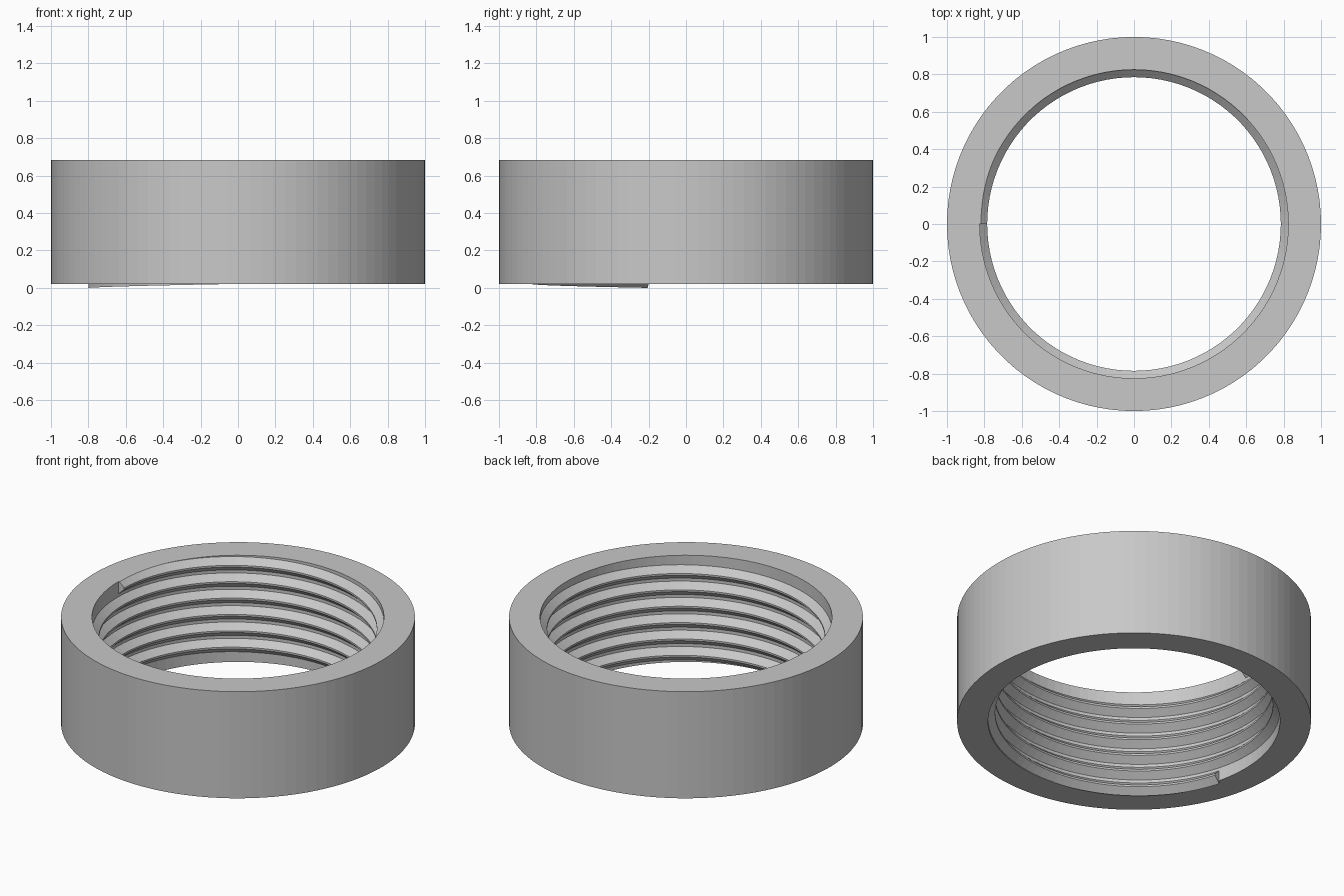
import bpy
import bmesh
from math import cos, sin, tau

cube = bpy.data.objects.get("Cube")
if cube:
    bpy.data.objects.remove(cube)

SEGMENTS = 100
BOTTOM, TOP = 0.02, 0.685
OUTER, BORE, CREST = 1.0, 0.825, 0.785
PITCH, ROOT_WIDTH, CREST_WIDTH = 0.102, 0.085, 0.011
FIRST_STEP, LAST_STEP = 54, 650     # thread start and end, in segments

grey = bpy.data.materials.new("plain grey")
grey.use_nodes = True
grey.diffuse_color = (0.58, 0.58, 0.58, 1)
grey.node_tree.nodes["Principled BSDF"].inputs["Base Color"].default_value = grey.diffuse_color


def sweep(name, sections, closed):
    """Skin a list of (angle, [(radius, z), ...]) sections around the z axis."""
    bm = bmesh.new()
    rings = [[bm.verts.new((r * cos(a), r * sin(a), z)) for r, z in profile]
             for a, profile in sections]
    count = len(rings[0])
    pairs = list(zip(rings, rings[1:]))
    if closed:
        pairs.append((rings[-1], rings[0]))
    else:
        bm.faces.new(rings[0])
        bm.faces.new(rings[-1])
    for a, b in pairs:
        for i in range(count):
            j = (i + 1) % count
            bm.faces.new((a[i], b[i], b[j], a[j]))
    bmesh.ops.remove_doubles(bm, verts=bm.verts, dist=0.00001)
    bmesh.ops.recalc_face_normals(bm, faces=bm.faces)
    mesh = bpy.data.meshes.new(name)
    bm.to_mesh(mesh)
    bm.free()
    mesh.materials.append(grey)
    obj = bpy.data.objects.new(name, mesh)
    bpy.context.collection.objects.link(obj)
    return obj


def thread_profile(z):
    """Trapezoid tooth standing on the bore, trimmed flush with the top rim."""
    root = BORE + 0.001
    flank = (ROOT_WIDTH - CREST_WIDTH) / 2
    excess = max(0, z + ROOT_WIDTH - TOP)
    cut_z = z + ROOT_WIDTH - excess
    cut_r = root - (root - CREST) * excess / flank
    return [(root, z), (CREST, z + flank), (CREST, z + flank + CREST_WIDTH),
            (cut_r, cut_z), (root, cut_z)]


# Plain outer ring with a straight bore
wall = [(OUTER, BOTTOM), (OUTER, TOP), (BORE, TOP), (BORE, BOTTOM)]
sweep("ring_body", [(tau * i / SEGMENTS, wall) for i in range(SEGMENTS)], True)

# Right-handed internal screw thread, starting just below the bottom rim
sweep("screw_thread",
      [(tau * i / SEGMENTS, thread_profile(PITCH * (i - FIRST_STEP) / SEGMENTS))
       for i in range(FIRST_STEP, LAST_STEP + 1)], False)
